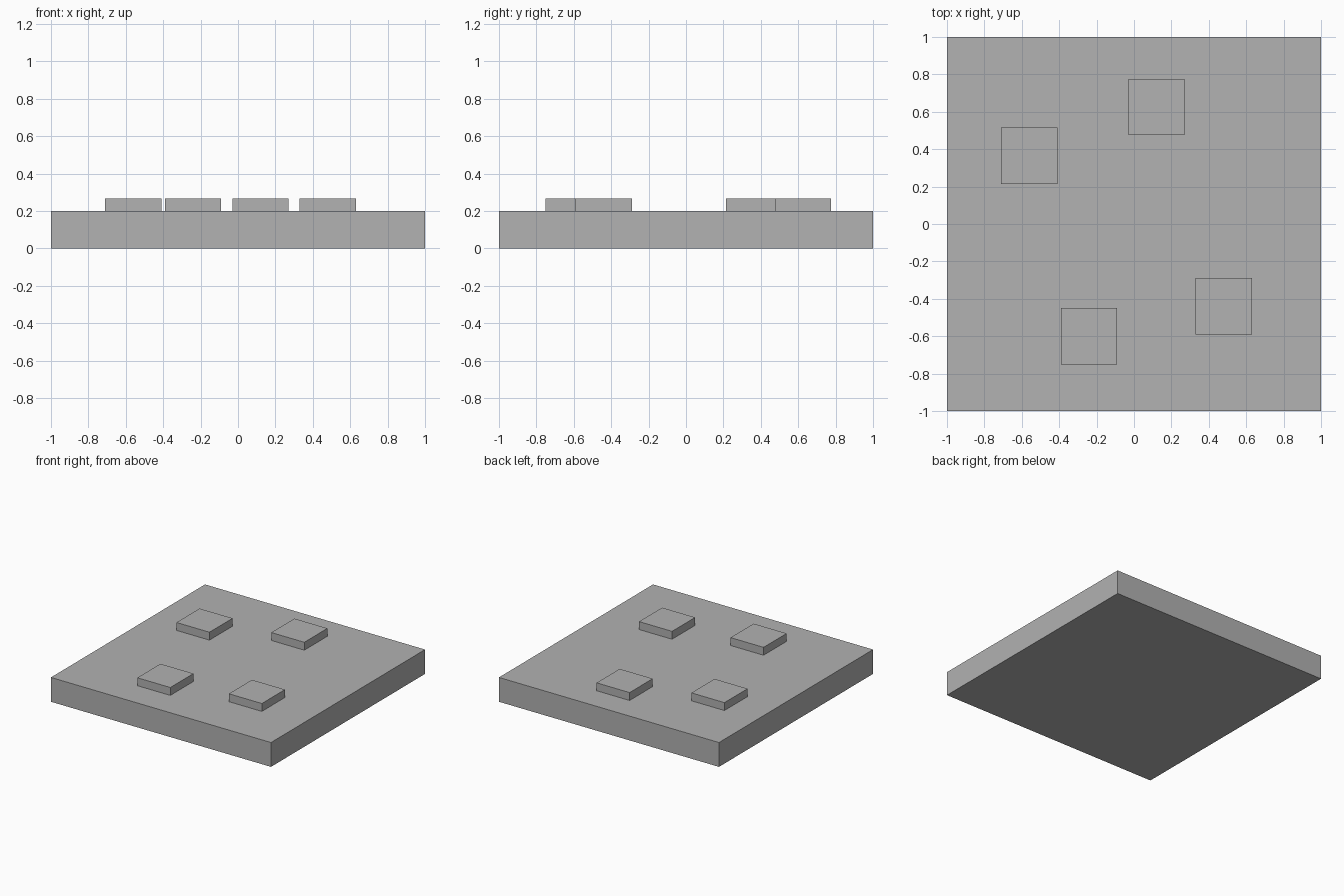
import bpy

if "Cube" in bpy.data.objects:
    bpy.data.objects.remove(bpy.data.objects["Cube"])

grey = bpy.data.materials.new("plain grey")
grey.diffuse_color = (0.445, 0.445, 0.445, 1)
grey.use_nodes = True
grey.node_tree.nodes["Principled BSDF"].inputs["Base Color"].default_value = grey.diffuse_color


def box(name, x, y, z0, z1, width):
    """Square block between two heights."""
    bpy.ops.mesh.primitive_cube_add(size=1, location=(x, y, (z0 + z1) / 2))
    ob = bpy.context.object
    ob.name = name
    ob.scale = (width, width, z1 - z0)
    bpy.ops.object.transform_apply(location=False, rotation=False, scale=True)
    ob.data.materials.append(grey)
    return ob


# Base slab
box("base_slab", 0, 0, 0, 0.2, 2)

# Four raised square pads, sunk slightly into the slab
pads = {
    "pad_back_left": (-0.56, 0.365),
    "pad_back_right": (0.12, 0.625),
    "pad_front_left": (-0.24, -0.6),
    "pad_front_right": (0.48, -0.44),
}
for name, (x, y) in pads.items():
    box(name, x, y, 0.19, 0.265, 0.3)
